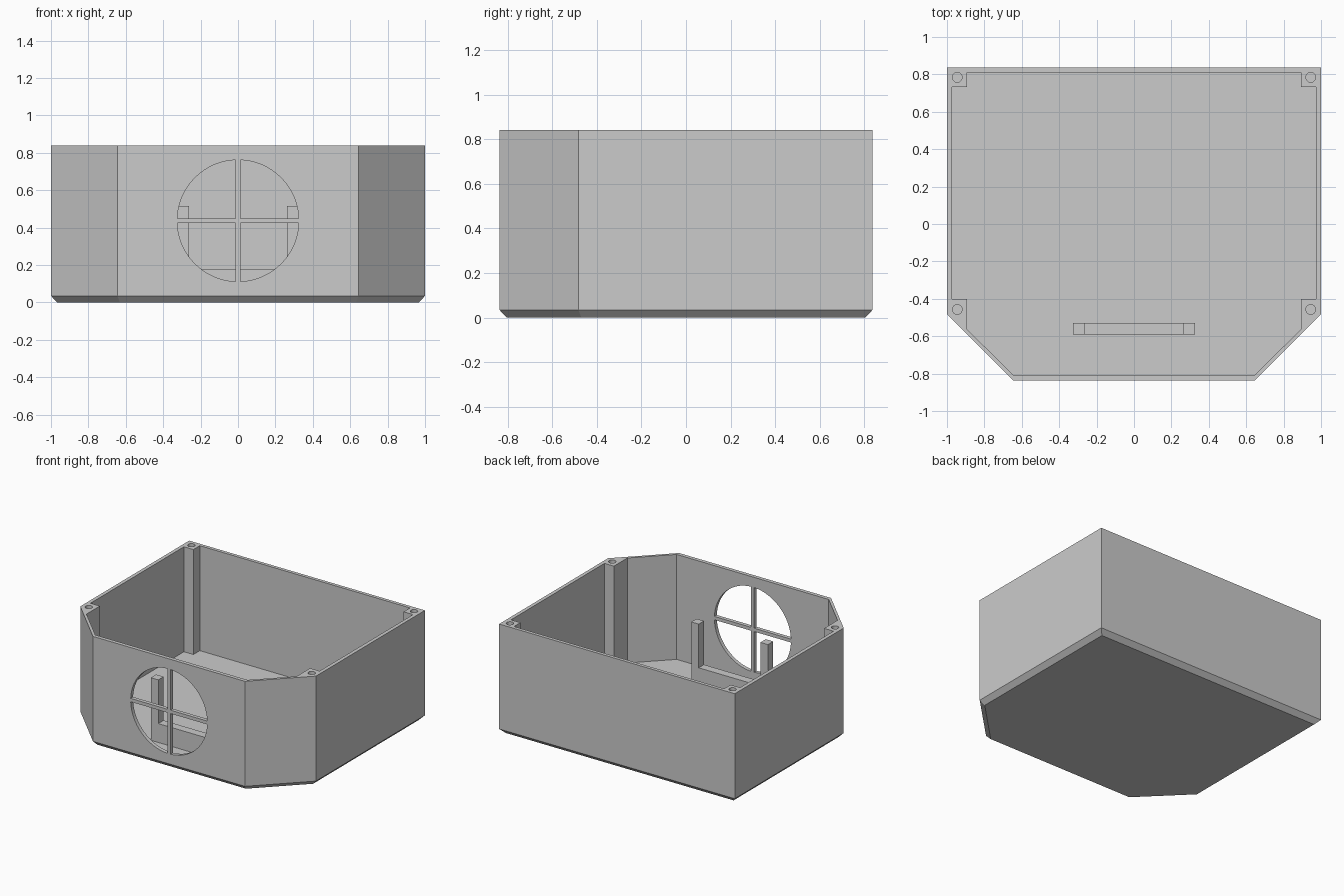
import bpy, bmesh, math
from mathutils import Vector

if "Cube" in bpy.data.objects:
    bpy.data.objects.remove(bpy.data.objects["Cube"])

grey = bpy.data.materials.new("light_grey")
grey.diffuse_color = (0.6, 0.6, 0.6, 1)
grey.use_nodes = True
grey.node_tree.nodes["Principled BSDF"].inputs["Base Color"].default_value = grey.diffuse_color


def loft(name, rings):
    """Closed solid through rings of matching 3D points."""
    bm = bmesh.new()
    loops = [[bm.verts.new(p) for p in ring] for ring in rings]
    n = len(loops[0])
    for a, b in zip(loops, loops[1:]):
        for i in range(n):
            j = (i + 1) % n
            bm.faces.new((a[i], a[j], b[j], b[i]))
    bm.faces.new(loops[0][::-1])
    bm.faces.new(loops[-1])
    bmesh.ops.recalc_face_normals(bm, faces=bm.faces)
    mesh = bpy.data.meshes.new(name)
    bm.to_mesh(mesh)
    bm.free()
    mesh.materials.append(grey)
    ob = bpy.data.objects.new(name, mesh)
    bpy.context.collection.objects.link(ob)
    return ob


def prism_z(name, pts, z0, z1):
    return loft(name, [[(x, y, z) for x, y in pts] for z in (z0, z1)])


def prism_y(name, pts, y0, y1):
    return loft(name, [[(x, y, z) for x, z in pts] for y in (y0, y1)])


def mirrored(half):
    """Right-hand outline completed with its mirror image."""
    return half + [(-x, y) for x, y in reversed(half)]


def cut(target, cutter):
    cutter.hide_render = True
    bpy.context.view_layer.objects.active = target
    mod = target.modifiers.new("cut", 'BOOLEAN')
    mod.operation = 'DIFFERENCE'
    mod.solver = 'EXACT'
    mod.object = cutter
    bpy.ops.object.modifier_apply(modifier=mod.name)
    bpy.data.objects.remove(cutter)


H, FLOOR, D = 0.84, 0.035, 0.837

# Outer body with a chamfered bottom edge
outer = mirrored([(0.645, -D), (1, -0.483), (1, D)])
base = mirrored([(0.631, -D + 0.034), (0.966, -0.469), (0.966, D - 0.034)])
shell = loft("case_shell", [[(x, y, 0) for x, y in base],
                            [(x, y, FLOOR) for x, y in outer],
                            [(x, y, H) for x, y in outer]])

# Cavity, notched so that four screw posts stay in the corners
cavity = mirrored([(0.645, -0.808), (0.892, -0.563), (0.892, -0.4), (0.972, -0.4),
                   (0.972, 0.733), (0.892, 0.733), (0.892, 0.811)])
cut(shell, prism_z("cavity_cutter", cavity, FLOOR, H + 0.1))

# Screw holes in the posts
for x in (-0.945, 0.945):
    for y in (-0.457, 0.784):
        ring = [(x + 0.026 * math.cos(t * math.tau / 24),
                 y + 0.026 * math.sin(t * math.tau / 24)) for t in range(24)]
        cut(shell, prism_z("screw_cutter", ring, H - 0.25, H + 0.1))

# Round front opening: four quadrants leave a cross of bars
R, B, CZ = 0.325, 0.013, 0.437
a0 = math.asin(B / R)
arc = [a0 + (math.pi / 2 - 2 * a0) * i / 16 for i in range(17)]
quadrant = [(B, B)] + [(R * math.cos(a), R * math.sin(a)) for a in arc]
for sx in (-1, 1):
    for sz in (-1, 1):
        pts = [(sx * x, CZ + sz * z) for x, z in quadrant]
        cut(shell, prism_y("opening_cutter", pts, -0.9, -0.75))

# U-shaped bracket behind the opening
profile = mirrored([(0.262, 0.18), (0.262, 0.515), (0.325, 0.515), (0.325, 0.03)])
bracket = prism_y("inner_bracket", profile, -0.592, -0.528)

# Smooth the round cuts, keep all corners sharp
bpy.ops.object.select_all(action='DESELECT')
shell.select_set(True)
bpy.context.view_layer.objects.active = shell
bpy.ops.object.shade_smooth_by_angle(angle=math.radians(30))
